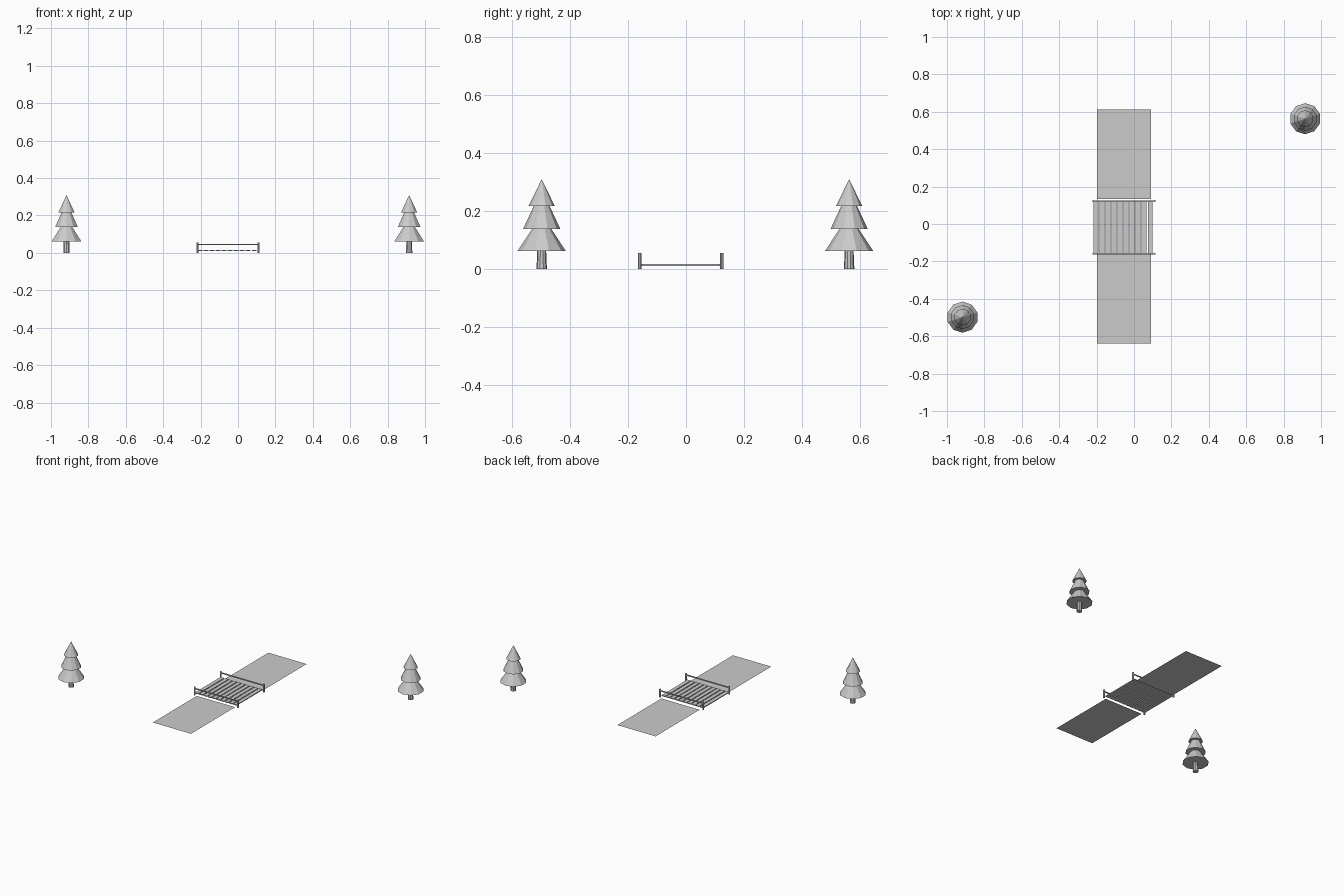
import bpy
from mathutils import Vector

if "Cube" in bpy.data.objects:
    bpy.data.objects.remove(bpy.data.objects["Cube"])


def box(name, x0, x1, y0, y1, z0, z1):
    bpy.ops.mesh.primitive_cube_add(size=1, location=((x0 + x1) / 2, (y0 + y1) / 2, (z0 + z1) / 2))
    ob = bpy.context.object
    ob.name = name
    ob.scale = (x1 - x0, y1 - y0, z1 - z0)
    return ob


def cone(name, x, y, z0, z1, r0, r1, sides):
    bpy.ops.mesh.primitive_cone_add(vertices=sides, radius1=r0, radius2=r1, depth=z1 - z0,
                                    location=(x, y, (z0 + z1) / 2))
    bpy.context.object.name = name
    return bpy.context.object


def flat_strip(name, x0, x1, y0, y1):
    mesh = bpy.data.meshes.new(name)
    mesh.from_pydata([(x0, y0, 0), (x1, y0, 0), (x1, y1, 0), (x0, y1, 0)], [], [(0, 1, 2, 3)])
    bpy.context.collection.objects.link(bpy.data.objects.new(name, mesh))


# Low-poly fir trees: trunk and three overlapping tiers
for label, tx, ty in (("left", -0.917, -0.498), ("right", 0.915, 0.563)):
    cone(f"{label}_tree_trunk", tx, ty, 0, 0.07, 0.018, 0.015, 10)
    for tier, (z0, z1, r0, r1) in enumerate(((0.062, 0.148, 0.083, 0.026),
                                             (0.138, 0.228, 0.064, 0.022),
                                             (0.217, 0.309, 0.045, 0.0))):
        cone(f"{label}_tree_tier_{tier + 1}", tx, ty, z0, z1, r0, r1, 10)

# Flat strips either side of the bridge
flat_strip("back_strip", -0.198, 0.092, 0.135, 0.612)
flat_strip("front_strip", -0.198, 0.092, -0.163, -0.64)

# Bridge deck planks with small gaps
PLANKS, START, PITCH = 10, -0.217, 0.0323
for i in range(PLANKS):
    x = START + i * PITCH
    box(f"deck_plank_{i + 1}", x, x + 0.026, -0.157, 0.122, 0.010, 0.016)

# Posts and handrails along both sides
for side, y in (("front", -0.159), ("back", 0.123)):
    for end, x in (("left", -0.217), ("right", 0.110)):
        cone(f"{side}_{end}_post", x, y, 0, 0.055, 0.006, 0.006, 8)
    box(f"{side}_handrail", -0.217, 0.110, y - 0.003, y + 0.003, 0.041, 0.048)
